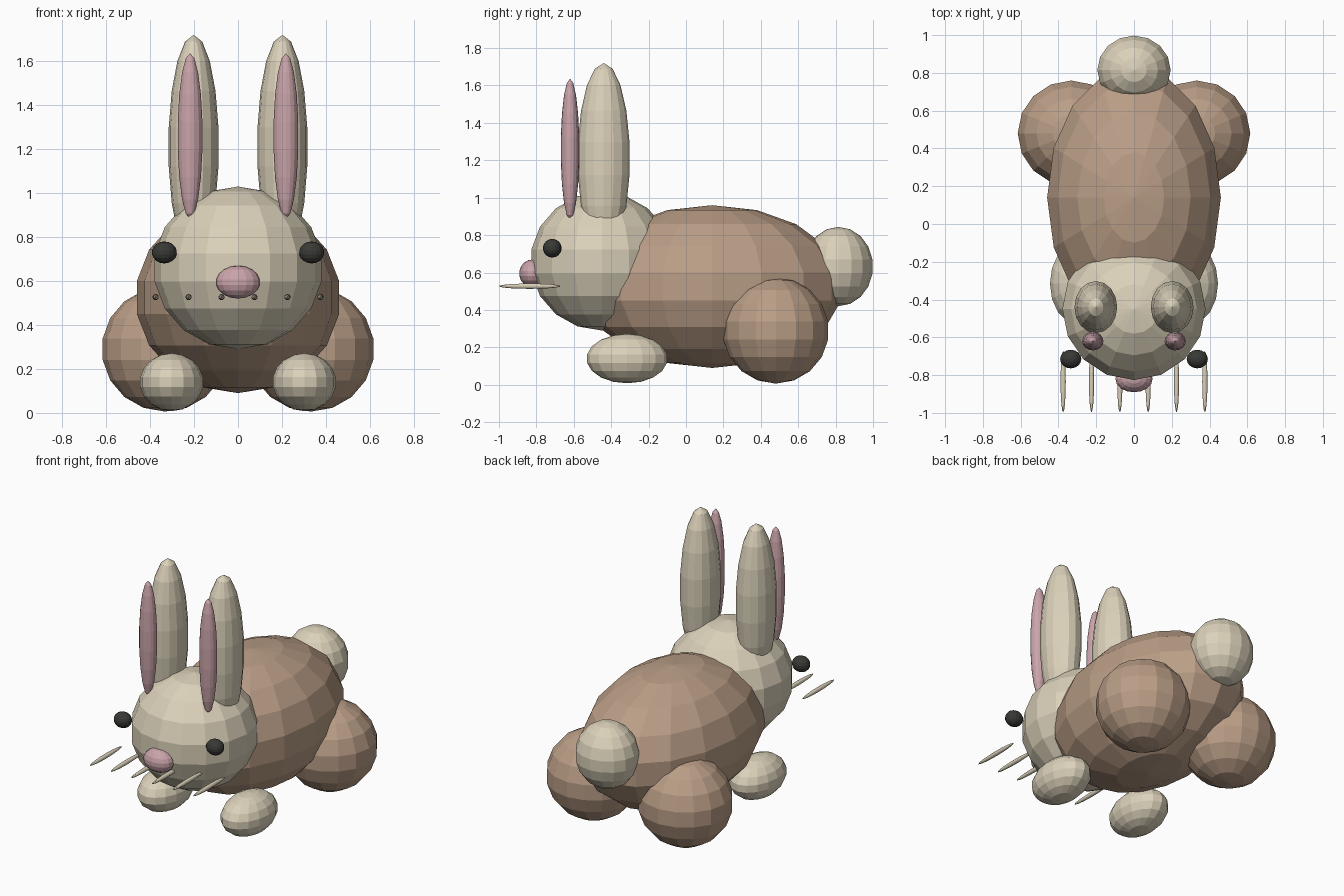
import bpy
import bmesh
from mathutils import Matrix, Vector

cube = bpy.data.objects.get("Cube")
if cube:
    bpy.data.objects.remove(cube, do_unlink=True)


def make_material(name, rgb):
    mat = bpy.data.materials.new(name)
    color = (*rgb, 1.0)
    mat.diffuse_color = color
    mat.use_nodes = True
    mat.node_tree.nodes["Principled BSDF"].inputs["Base Color"].default_value = color
    return mat


brown = make_material("brown fur", (0.49, 0.34, 0.24))
cream = make_material("cream fur", (0.71, 0.64, 0.49))
pink = make_material("soft pink", (0.59, 0.37, 0.40))
dark = make_material("dark eye", (0.04, 0.042, 0.036))


def ellipsoid(name, center, radii, mat, segments=16, rings=9):
    """Flat-shaded ball stretched to the given radii."""
    bm = bmesh.new()
    bmesh.ops.create_uvsphere(bm, u_segments=segments, v_segments=rings, radius=1.0)
    bmesh.ops.transform(bm, matrix=Matrix.Diagonal(Vector((*radii, 1.0))), verts=bm.verts)
    mesh = bpy.data.meshes.new(name)
    bm.to_mesh(mesh)
    bm.free()
    mesh.materials.append(mat)
    obj = bpy.data.objects.new(name, mesh)
    obj.location = center
    bpy.context.collection.objects.link(obj)
    return obj


def pair(name, center, radii, mat, **kw):
    """One ellipsoid on each side of the model."""
    x, y, z = center
    for side, sign in (("left", 1), ("right", -1)):
        ellipsoid(f"{side}_{name}", (sign * x, y, z), radii, mat, **kw)


# Body, head and tail
ellipsoid("body", (0, 0.14, 0.525), (0.467, 0.70, 0.435), brown)
ellipsoid("head", (0, -0.45, 0.66), (0.385, 0.382, 0.37), cream)
ellipsoid("tail", (0, 0.815, 0.632), (0.197, 0.185, 0.212), cream)

# Legs
pair("hind_leg", (0.332, 0.48, 0.29), (0.288, 0.284, 0.284), brown)
pair("front_foot", (0.302, -0.315, 0.14), (0.145, 0.217, 0.132), cream)

# Ears with pink inner parts
pair("ear", (0.202, -0.44, 1.21), (0.115, 0.14, 0.51), cream)
pair("inner_ear", (0.218, -0.62, 1.26), (0.057, 0.05, 0.376), pink)

# Face
pair("eye", (0.335, -0.715, 0.73), (0.057, 0.05, 0.05), dark)
ellipsoid("nose", (0, -0.82, 0.595), (0.10, 0.072, 0.075), pink)

# Whiskers, evenly spaced across the muzzle
for i in range(3):
    pair(f"whisker_{i + 1}", (0.075 + 0.15 * i, -0.835, 0.527),
         (0.014, 0.165, 0.014), cream)
